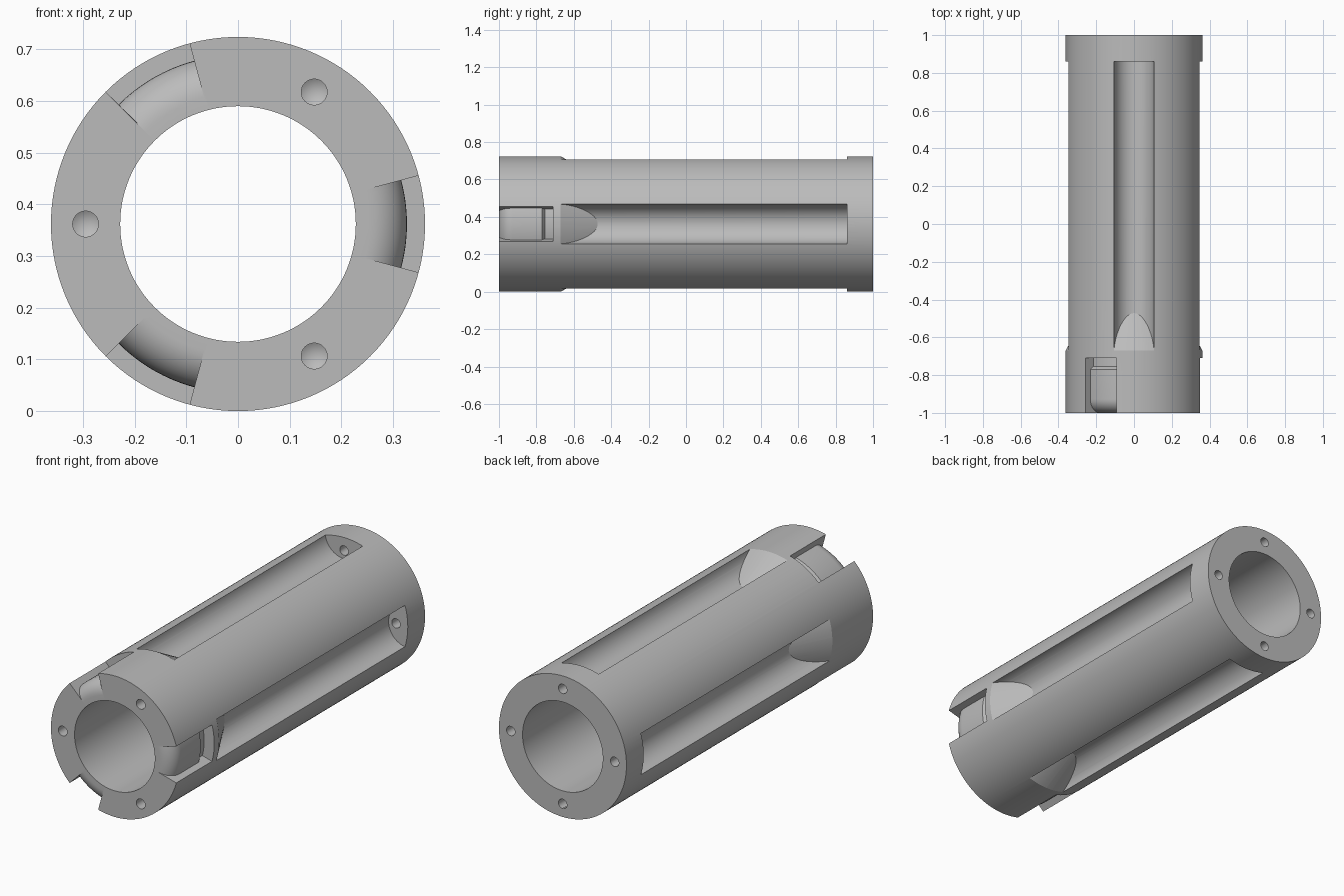
import bpy, bmesh
from math import radians, cos, sin, pi
from mathutils import Matrix, Vector

if "Cube" in bpy.data.objects:
    bpy.data.objects.remove(bpy.data.objects["Cube"], do_unlink=True)

OUTER, BORE, HOLE_RING = 0.362, 0.228, 0.295
AXIS = Vector((0, 0, OUTER))

grey = bpy.data.materials.new("plain grey")
grey.use_nodes = True
grey.diffuse_color = (0.5, 0.5, 0.5, 1)
grey.node_tree.nodes["Principled BSDF"].inputs["Base Color"].default_value = (0.5, 0.5, 0.5, 1)


def lathe(name, profile, centre=AXIS, start=0.0, sweep=360.0, steps=96):
    """Turn a closed (radius, y) outline around a line parallel to y."""
    bm = bmesh.new()
    full = sweep == 360.0
    rings = []
    for i in range(steps if full else steps + 1):
        a = radians(start + sweep * i / steps)
        rings.append([bm.verts.new(centre + Vector((r * cos(a), y, r * sin(a)))) for r, y in profile])
    n = len(profile)
    for i in range(steps):
        a, b = rings[i], rings[(i + 1) % len(rings)]
        for j in range(n):
            k = (j + 1) % n
            if profile[j][0] > 0 or profile[k][0] > 0:
                bm.faces.new((a[j], a[k], b[k], b[j]))
    if not full:
        bm.faces.new(rings[0])
        bm.faces.new(rings[-1])
    bmesh.ops.remove_doubles(bm, verts=bm.verts, dist=1e-6)
    bmesh.ops.recalc_face_normals(bm, faces=bm.faces)
    mesh = bpy.data.meshes.new(name)
    bm.to_mesh(mesh)
    bm.free()
    mesh.materials.append(grey)
    obj = bpy.data.objects.new(name, mesh)
    bpy.context.collection.objects.link(obj)
    return obj


def cut(target, cutter):
    """Subtract the cutter from the target and discard it."""
    mod = target.modifiers.new("cut", "BOOLEAN")
    mod.operation, mod.solver, mod.object = "DIFFERENCE", "EXACT", cutter
    bpy.context.view_layer.objects.active = target
    bpy.ops.object.modifier_apply(modifier=mod.name)
    bpy.data.objects.remove(cutter, do_unlink=True)


def on_ring(radius, degrees):
    a = radians(degrees)
    return AXIS + Vector((radius * cos(a), 0, radius * sin(a)))


def rod(radius, y0, y1, tip=0.0):
    return [(0, y0), (radius, y0), (radius, y1), (0, y1 + tip)]


# Main tube
body = lathe("slotted_tube", [(BORE, -1), (OUTER, -1), (OUTER, 1), (BORE, 1)], steps=128)

# Four long round-bottomed grooves with conical run-outs and rear holes
for angle in range(0, 360, 90):
    groove = lathe("groove_cutter", rod(0.107, -0.71, 0.86), on_ring(0.36, angle), steps=64)
    cut(groove, lathe("runout_cone", [(0, -0.77), (0.417, -0.77), (0.219, -0.41), (0, -0.41)], steps=128))
    cut(body, groove)
    cut(body, lathe("rear_hole", rod(0.024, 0.8, 1.1), on_ring(HOLE_RING, angle), steps=32))

# Three bayonet slots: rounded lead-in, raised land, locking recess
low, land, recess = 0.254, 0.327, 0.305
round_r = land - low
lead_in = [(low + round_r * sin(t * pi / 20), -1 + round_r * (1 - cos(t * pi / 20))) for t in range(11)]
slot = [(0.45, -1.05), (low, -1.05)] + lead_in + [
    (land, -0.77), (recess, -0.755), (recess, -0.71), (0.45, -0.71)]
for angle in (0, 120, 240):
    cut(body, lathe("slot_cutter", slot, start=angle - 15, sweep=30, steps=16))

# Three blind drilled holes in the front face
for angle in (60, 180, 300):
    cut(body, lathe("front_hole", rod(0.025, -1.05, -0.87, 0.015), on_ring(HOLE_RING, angle), steps=32))

# Smooth curved walls, keep machined edges crisp
bpy.ops.object.select_all(action="DESELECT")
body.select_set(True)
bpy.context.view_layer.objects.active = body
bpy.ops.object.shade_smooth_by_angle(angle=radians(25))
